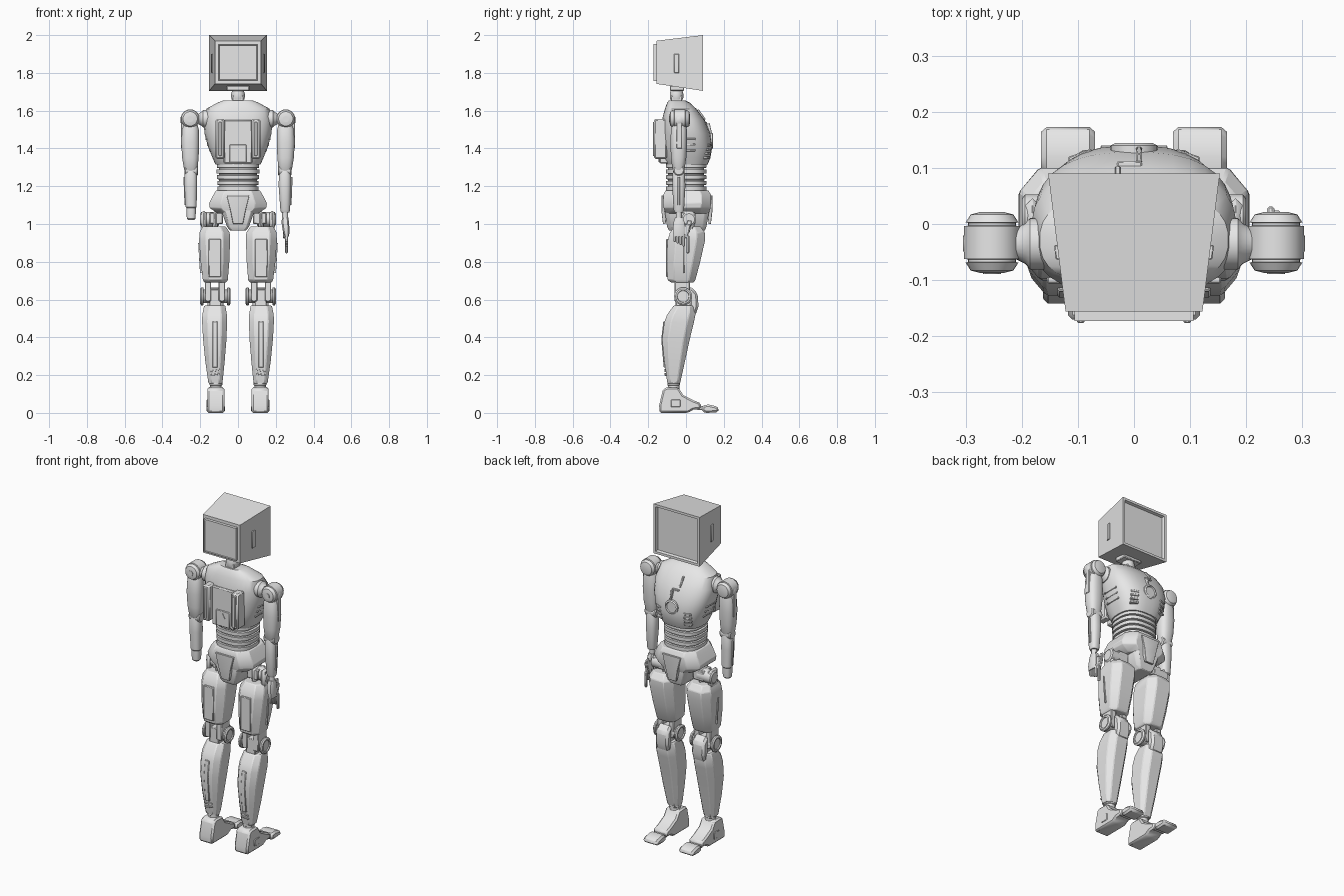
import bpy, bmesh, math
from mathutils import Matrix, Euler, Vector

grey = bpy.data.materials.new("light_grey")
grey.diffuse_color = (0.8, 0.8, 0.8, 1)


def add(name, bm, bevel=0.0, angle=32):
    bmesh.ops.recalc_face_normals(bm, faces=bm.faces)
    me = bpy.data.meshes.new(name)
    bm.to_mesh(me)
    bm.free()
    me.materials.append(grey)
    me.shade_smooth()
    me.set_sharp_from_angle(angle=math.radians(angle))
    ob = bpy.data.objects.new(name, me)
    bpy.context.collection.objects.link(ob)
    if bevel:
        mod = ob.modifiers.new("bevel", 'BEVEL')
        mod.width, mod.segments = bevel, 1
        mod.limit_method = 'ANGLE'
    return ob


def box(name, x, y, z, rot=(0, 0, 0), bevel=0.004):
    """Box from (min, max) ranges, turned about its middle."""
    bm = bmesh.new()
    mid = Vector([(a + b) / 2 for a, b in (x, y, z)])
    size = [abs(b - a) for a, b in (x, y, z)]
    mat = Matrix.Translation(mid) @ Euler(rot).to_matrix().to_4x4() @ Matrix.Diagonal((*size, 1))
    bmesh.ops.create_cube(bm, size=1, matrix=mat)
    return add(name, bm, bevel)


def skin(name, rings, bevel=0.0, angle=32):
    """Join rings of points with quads and close both ends."""
    bm = bmesh.new()
    vs = [[bm.verts.new(p) for p in r] for r in rings]
    n = len(vs[0])
    for a, b in zip(vs, vs[1:]):
        for i in range(n):
            j = (i + 1) % n
            bm.faces.new((a[i], a[j], b[j], b[i]))
    bm.faces.new(vs[0])
    bm.faces.new(vs[-1])
    return add(name, bm, bevel, angle)


def rounded(n, p):
    out = []
    for i in range(n):
        c, s = math.cos(2 * math.pi * (i + .5) / n), math.sin(2 * math.pi * (i + .5) / n)
        out.append((math.copysign(abs(c) ** (2 / p), c), math.copysign(abs(s) ** (2 / p), s)))
    return out


def chamfered(k):
    return [(1, -k), (1, k), (k, 1), (-k, 1), (-1, k), (-1, -k), (-k, -1), (k, -1)]


def loft(name, rings, shape, s=1, bevel=0.0, angle=32):
    """Rings are (z, x centre, half width, y back, y front)."""
    return skin(name, [[(s * cx + u * hx, (y0 + y1) / 2 + v * (y1 - y0) / 2, z) for u, v in shape]
                       for z, cx, hx, y0, y1 in rings], bevel, angle)


def lathe(name, centre, axis, profile, n=24):
    """Profile is (radius, height along axis)."""
    rings = []
    for r, h in profile:
        ring = []
        for i in range(n):
            a = math.pi / 2 + 2 * math.pi * i / n
            u, v = r * math.cos(a), r * math.sin(a)
            p = {'x': (h, u, v), 'y': (u, h, v), 'z': (u, v, h)}[axis]
            ring.append(Vector(centre) + Vector(p))
        rings.append(ring)
    return skin(name, rings)


def prism(name, pts, x0, x1, bevel=0.006):
    """Side profile (y, z) extruded across x."""
    return skin(name, [[(x, y, z) for y, z in pts] for x in (x0, x1)], bevel)


# head: tapered box, screen recessed into the wide face
bm = bmesh.new()
bmesh.ops.create_cube(bm, size=2)
for v in bm.verts:
    wide, top = v.co.y > 0, v.co.z > 0
    v.co = (v.co.x * (.153 if wide else .122), .09 if wide else -.156,
            (2.0 if wide else 1.97) if top else (1.705 if wide else 1.742))
bm.normal_update()
screen = [f for f in bm.faces if f.normal.y > .9]
bmesh.ops.inset_region(bm, faces=screen, thickness=.02, depth=0)
bmesh.ops.inset_region(bm, faces=screen, thickness=.006, depth=-.016)
add("head", bm)
bm = bmesh.new()
bmesh.ops.create_cube(bm, size=1, matrix=Matrix.Translation((0, -.16, 1.855)) @ Matrix.Diagonal((.212, .025, .195, 1)))
bm.normal_update()
hatch = [f for f in bm.faces if f.normal.y < -.9]
bmesh.ops.inset_region(bm, faces=hatch, thickness=.008, depth=0)
bmesh.ops.inset_region(bm, faces=hatch, thickness=.002, depth=-.004)
add("head_rear_hatch", bm)

# neck
box("neck_bracket", (-.06, .06), (-.085, -.01), (1.705, 1.732))
lathe("neck_swivel", (0, -.05, 0), 'z', [(.034, 1.66), (.036, 1.67), (.036, 1.69), (.03, 1.71)])
box("neck_block", (-.03, .03), (-.08, -.02), (1.62, 1.68))

# torso
loft("torso", [(1.315, 0, .12, -.105, .115), (1.35, 0, .135, -.125, .13), (1.41, 0, .16, -.13, .14),
               (1.48, 0, .178, -.13, .128), (1.55, 0, .183, -.128, .1), (1.61, 0, .168, -.112, .055),
               (1.642, 0, .11, -.1, .02), (1.655, 0, .075, -.09, -.005)], rounded(32, 2.6), angle=28)
lathe("chest_disc", (0, .128, 1.44), 'y', [(.042, -.02), (.042, .012), (.034, .016), (.03, .01), (.01, .01)], 28)
box("chest_seam_lower", (.004, .014), (.09, .132), (1.475, 1.53), (.22, 0, 0), .002)
box("chest_seam_middle", (-.03, .014), (.08, .112), (1.53, 1.54), (0, 0, 0), .002)
box("chest_seam_upper", (-.034, -.024), (.04, .09), (1.535, 1.6), (.6, 0, 0), .002)

# rear panel with two upright pods
box("rear_panel", (-.076, .076), (-.14, -.09), (1.32, 1.55), bevel=.006)
box("rear_lower_plate", (-.045, .045), (-.145, -.1), (1.325, 1.42), bevel=.003)
lathe("rear_marker", (0, -.145, 1.388), 'y', [(.018, -.003), (.018, .004)], 3)

# waist bellows
rings = []
for i in range(5):
    z, w = 1.318 - .03 * i, .114 - .002 * abs(i - 1)
    rings += [(z, 0, w, -.106, .108), (z - .02, 0, w, -.106, .108),
              (z - .022, 0, w - .012, -.096, .097), (z - .029, 0, w - .012, -.096, .097)]
loft("waist_bellows", rings, rounded(24, 2.6))

# pelvis
loft("pelvis_belt", [(1.055, 0, .105, -.108, .12), (1.085, 0, .15, -.118, .13), (1.11, 0, .153, -.12, .132),
                     (1.155, 0, .13, -.12, .132), (1.178, 0, .115, -.108, .118)], chamfered(.6), bevel=.003)
loft("pelvis_crotch", [(.965, 0, .042, -.09, .1), (.985, 0, .058, -.1, .108), (1.08, 0, .092, -.115, .125),
                       (1.1, 0, .09, -.11, .12)], chamfered(.8), bevel=.003)
for y in ((-.13, -.1), (.112, .14)):
    loft("pelvis_plate", [(1.0, 0, .026, y[0] + .008, y[1] - .008), (1.07, 0, .04, *y), (1.15, 0, .06, *y)],
         chamfered(.95), bevel=.002)

for s, side in ((-1, "left_"), (1, "right_")):
    def xr(a, b):
        return (s * a, s * b)

    def bx(name, x, *rest, **kw):
        return box(side + name, xr(*x), *rest, **kw)

    # head side slot, rear pod, chest vents, torso seams
    bx("head_slot", (.13, .141), (-.063, -.037), (1.8, 1.9), (0, 0, -s * .13), bevel=.002)
    bx("rear_pod", (.072, .118), (-.17, -.1), (1.345, 1.557), bevel=.008)
    bx("rear_pod_rib", (.088, .102), (-.176, -.16), (1.36, 1.54), bevel=.002)
    for i in range(4):
        z = 1.345 + i * .022
        bx("chest_vent", (.068, .112), (.085, .122 + .002 * i), (z, z + .012), (0, 0, -s * .35), bevel=.002)
    for i in range(3):
        z = 1.385 + i * .03
        w = .148 + i * .009
        bx("rib_slot", (w - .02, w + .006), (-.05, .05), (z, z + .01), bevel=.002)

    # shoulder: torso socket, banded drum, outer cap
    lathe(side + "shoulder_socket", (s * .19, -.035, 1.557), 'x', [(.046, -s * .03), (.046, -s * .005), (.036, s * .004), (.028, s * .02)])
    prof = [(.022, -.054), (.038, -.05), (.047, -.036), (.043, -.035), (.043, -.03), (.05, -.029)]
    lathe(side + "shoulder_drum", (s * .253, -.033, 1.557), 'y', prof + [(r, -h) for r, h in reversed(prof)])
    lathe(side + "shoulder_cap", (s * .29, -.035, 1.55), 'x', [(.022, 0), (.022, s * .01), (.012, s * .015)], 16)
    lathe(side + "shoulder_bolt", (s * .253, -.085, 1.555), 'y', [(.016, .01), (.016, -.004), (.008, -.004)], 16)

    # upper arm
    arm = rounded(20, 2.5)
    loft(side + "upper_arm", [(1.27, .25, .028, -.06, -.015), (1.29, .25, .036, -.072, -.008), (1.35, .252, .044, -.08, .002),
                              (1.43, .253, .048, -.083, .006), (1.5, .252, .045, -.08, .005), (1.53, .251, .036, -.07, -.002)],
         arm, s)
    bx("upper_arm_strap", (.285, .302), (-.05, -.02), (1.4, 1.56), (0, 0, 0), bevel=.003)
    lathe(side + "elbow", (s * .248, -.038, 1.285), 'x', [(.024, -.036), (.03, -.03), (.03, .03), (.024, .036)], 20)

    # forearm, blunt on one side, with a hand on the other
    if s < 0:
        loft(side + "forearm", [(1.02, .248, .016, -.055, -.022), (1.028, .248, .023, -.062, -.014), (1.06, .248, .025, -.064, -.012),
                                (1.085, .248, .025, -.064, -.012), (1.09, .248, .029, -.068, -.008), (1.2, .25, .034, -.073, -.004),
                                (1.265, .25, .033, -.072, -.005), (1.29, .25, .026, -.065, -.012)], arm, s)
    else:
        loft(side + "forearm", [(1.06, .25, .022, -.06, -.015), (1.075, .25, .026, -.066, -.01), (1.2, .248, .033, -.073, -.003),
                                (1.265, .248, .032, -.072, -.005), (1.29, .248, .026, -.065, -.012)], arm, s)
        lathe(side + "wrist", (.25, -.038, 0), 'z', [(.016, 1.02), (.016, 1.07)], 16)
        loft(side + "palm", [(.935, .258, .012, -.066, -.01), (.965, .255, .018, -.07, -.004), (1.01, .25, .02, -.066, -.008),
                             (1.035, .25, .016, -.058, -.016)], chamfered(.6))
        for i in range(4):
            y = -.066 + i * .016
            bx("finger", (.25, .264), (y, y + .013), (.905 - .008 * i, .95), bevel=.003)
        bx("index_finger", (.25, .264), (.002, .018), (.845, .94), bevel=.004)
        bx("index_knuckle", (.238, .262), (-.014, .016), (.925, 1.0), (-.25, 0, 0), bevel=.004)
        bx("thumb", (.237, .25), (.0, .026), (.955, 1.02), (-.2, 0, 0), bevel=.004)
    bx("forearm_strip", (.275, .286), (-.044, -.032), (1.1, 1.25), (0, s * .04, 0), bevel=.002)

    # hip joint
    lathe(side + "hip_pivot", (s * .15, .015, 1.025), 'x', [(.03, -.05), (.038, -.044), (.038, .044), (.03, .05)])
    for x in (.108, .168):
        bx("hip_fork", (x, x + .026), (-.035, .045), (.95, 1.07), bevel=.012)
    bx("hip_link", (.08, .15), (-.03, .05), (1.0, 1.06))

    # thigh
    loft(side + "thigh", [(.69, .12, .058, -.08, .04), (.705, .12, .066, -.098, .05), (.8, .122, .076, -.102, .075),
                          (.91, .124, .082, -.098, .1), (.955, .124, .08, -.085, .1), (.988, .126, .06, -.06, .075)],
         chamfered(.55), s, bevel=.004)
    bx("thigh_rear_panel", (.09, .155), (-.106, -.09), (.72, .92), bevel=.003)
    bx("thigh_side_seam", (.18, .206), (-.012, -.005), (.74, .9), (0, s * .06, 0), bevel=.001)

    # knee
    for x in (.068, .142):
        bx("knee_fork", (x, x + .034), (-.06, .02), (.59, .7))
    bx("knee_block", (.09, .152), (-.055, .025), (.54, .655))
    lathe(side + "knee_barrel", (s * .12, -.015, .617), 'x', [(.036, -.07), (.036, .07)])
    for d in (-1, 1):
        lathe(side + "knee_disc", (s * .12 + d * .062, -.015, .617), 'x',
              [(.044, 0), (.048, d * .004), (.048, d * .012), (.04, d * .018), (.032, d * .018), (.03, d * .012)])
    prism(side + "kneecap", [(.015, .67), (.035, .66), (.062, .63), (.066, .565), (.05, .515), (.02, .53)],
          s * .12 - .042, s * .12 + .042, .012)

    # shin
    loft(side + "shin", [(.155, .12, .036, -.098, -.032), (.18, .12, .04, -.102, -.026), (.28, .122, .052, -.116, -.004),
                         (.39, .123, .062, -.127, .02), (.48, .124, .066, -.115, .042), (.52, .124, .065, -.1, .05),
                         (.568, .123, .056, -.065, .045)], chamfered(.55), s, bevel=.004)
    prism(side + "calf_spine", [(-.118, .24), (-.131, .39), (-.12, .485), (-.1, .48), (-.1, .24)],
          s * .122 - .014, s * .122 + .014, .003)
    for z in (.2, .22):
        bx("calf_slot", (.095, .145), (-.113, -.09), (z, z + .008), (0, s * .15, 0), bevel=.001)

    # ankle and foot
    lathe(side + "ankle", (s * .117, -.065, 0), 'z', [(.03, .11), (.03, .145), (.034, .148), (.034, .165)], 20)
    prism(side + "foot", [(-.14, 0), (-.142, .04), (-.122, .125), (-.1, .136), (-.04, .134), (-.015, .095), (.04, .066),
                          (.078, .052), (.08, .02), (.04, .018), (.01, 0)], s * .117 - .045, s * .117 + .045, .009)
    bx("foot_side_plate", (.155, .166), (-.08, -.03), (.03, .07), bevel=.003)
    prism(side + "toe", [(.085, .004), (.085, .04), (.12, .044), (.158, .036), (.176, .022), (.17, .003), (.11, 0)],
          s * .1175 - .048, s * .1175 + .048, .01)
    bx("toe_hinge", (.08, .155), (.06, .1), (.014, .036))
